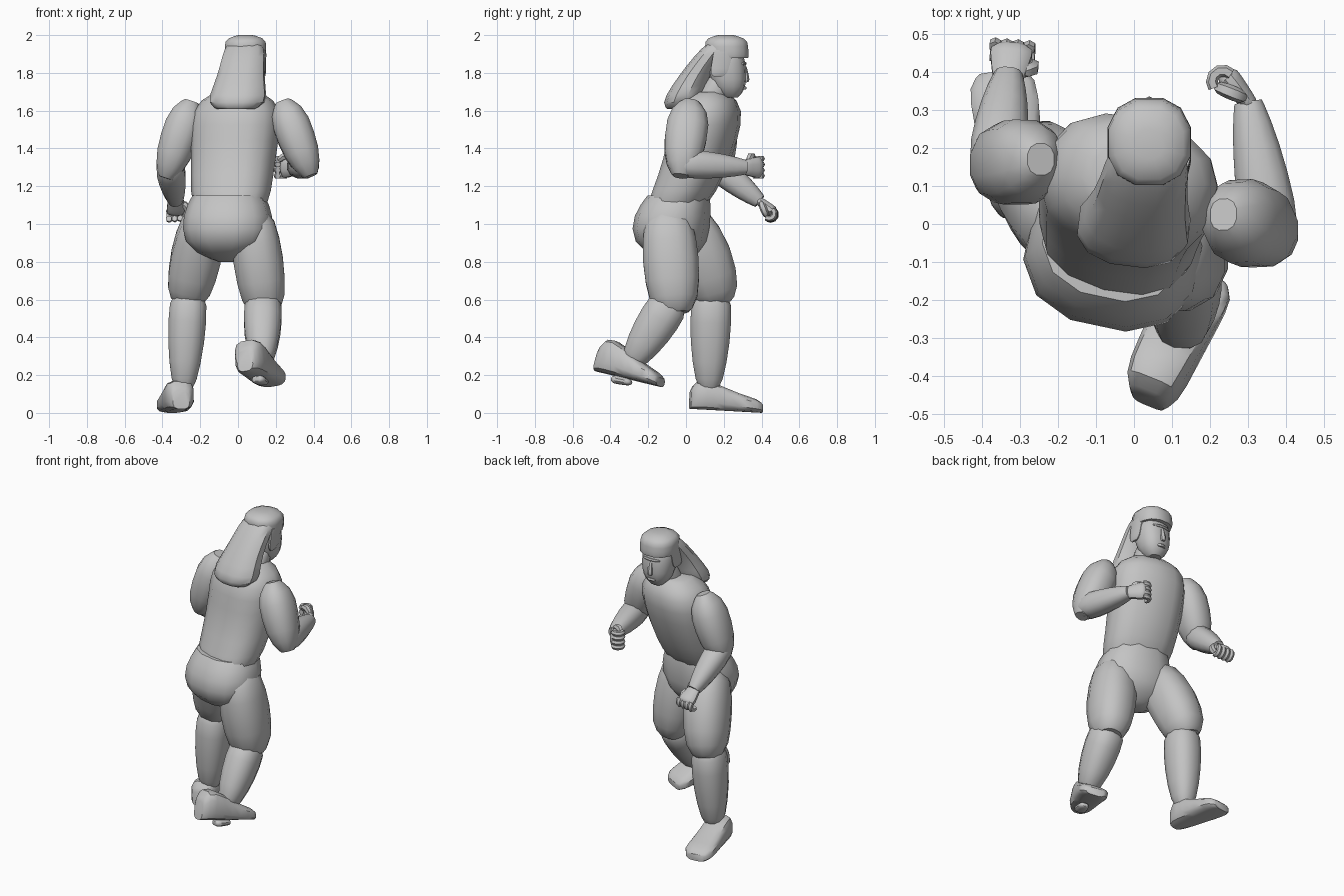
import bpy
import bmesh
from math import cos, sin, pi, radians, copysign
from mathutils import Vector

default_cube = bpy.data.objects.get("Cube")
if default_cube:
    bpy.data.objects.remove(default_cube, do_unlink=True)

# One plain grey for the whole figure
grey = bpy.data.materials.new("plain_grey")
grey.use_nodes = True
colour = (.55, .55, .55, 1)
grey.diffuse_color = colour
grey.node_tree.nodes["Principled BSDF"].inputs["Base Color"].default_value = colour

X, Y, Z = Vector((1, 0, 0)), Vector((0, 1, 0)), Vector((0, 0, 1))
NONE = Vector()


def heading(degrees):
    """Horizontal side vector turned about the vertical."""
    return Vector((cos(radians(degrees)), sin(radians(degrees)), 0))


def loft(name, rings, side, axis=None, sides=12, squareness=.85):
    """Skin a closed tube through rings of (centre, half_width, half_depth)."""
    bm = bmesh.new()
    centres = [ring[0] for ring in rings]
    loops = []
    for i, (centre, width, depth) in enumerate(rings):
        before = centres[max(i - 1, 0)]
        after = centres[min(i + 1, len(rings) - 1)]
        along = axis or (after - before).normalized()
        u = (side - along * side.dot(along)).normalized()
        v = along.cross(u)
        loop = []
        for k in range(sides):
            angle = 2 * pi * (k + .5) / sides
            c, s = cos(angle), sin(angle)
            c = copysign(abs(c) ** squareness, c)
            s = copysign(abs(s) ** squareness, s)
            loop.append(bm.verts.new(centre + u * c * width + v * s * depth))
        loops.append(loop)
    for low, high in zip(loops, loops[1:]):
        for k in range(sides):
            n = (k + 1) % sides
            bm.faces.new((low[k], low[n], high[n], high[k]))
    bm.faces.new(loops[0])
    bm.faces.new(loops[-1])
    bmesh.ops.recalc_face_normals(bm, faces=bm.faces)
    mesh = bpy.data.meshes.new(name)
    bm.to_mesh(mesh)
    bm.free()
    mesh.materials.append(grey)
    obj = bpy.data.objects.new(name, mesh)
    bpy.context.collection.objects.link(obj)
    bpy.ops.object.select_all(action="DESELECT")
    obj.select_set(True)
    bpy.context.view_layer.objects.active = obj
    bpy.ops.object.shade_smooth_by_angle(angle=radians(40))


def form(name, start, end, first, last, depth=1, swell=0, bow=NONE, side=X,
         axis=None, close_start=.5, close_end=.5, power=6, steps=8, sides=12):
    """Rounded body from start to end: widths blend, swell mid-way and close at the ends."""
    start, end = Vector(start), Vector(end)
    rings = []
    for i in range(steps + 1):
        t = (1 - cos(pi * i / steps)) / 2
        closing = close_start if i < steps / 2 else close_end
        width = first + (last - first) * t + swell * sin(pi * t)
        width *= 1 - closing * abs(2 * t - 1) ** power
        rings.append((start.lerp(end, t) + bow * sin(pi * t), width, width * depth))
    loft(name, rings, side, axis, sides)


def leg(name, hip, knee, ankle, bow):
    """Heavy thigh overlapping a narrower calf."""
    hip, knee, ankle = Vector(hip), Vector(knee), Vector(ankle)
    form(f"{name}_thigh", hip, knee, .105, .105, depth=1.12, swell=.03, bow=bow,
         close_end=.35, power=8)
    form(f"{name}_shin", knee.lerp(hip, .15), ankle, .1, .055, depth=1.08, swell=.02,
         power=8)


def foot(name, heel, toe, up, instep):
    """Flat sole from heel to toe, with the instep sloping down to a blunt toe."""
    heel, toe = Vector(heel), Vector(toe)
    along = (toe - heel).normalized()
    up = (up - along * up.dot(along)).normalized()
    rings = []
    steps = 10
    for i in range(steps + 1):
        t = (1 - cos(pi * i / steps)) / 2
        closing = 1 - .4 * abs(2 * t - 1) ** 8
        height = (.075 + instep * cos(t * pi / 2) ** 2) * closing
        width = (.075 + .02 * t) * closing
        rings.append((heel.lerp(toe, t) + up * height / 2, width, height / 2))
    loft(name, rings, along.cross(up), along, squareness=.6)


def arm(name, shoulder, elbow, wrist):
    """Thick upper arm and tapering forearm that overlap at the elbow."""
    shoulder, elbow, wrist = Vector(shoulder), Vector(elbow), Vector(wrist)
    form(f"{name}_upper_arm", shoulder, shoulder.lerp(elbow, 1.2), .095, .075,
         depth=1.12, swell=.016, close_start=.6, power=4)
    form(f"{name}_forearm", wrist.lerp(elbow, 1.15), wrist, .078, .042,
         swell=.012, close_end=.1)


def hand(name, wrist, along, thumb_side, curl_sign):
    """Half-closed fist: palm, four curled fingers and a thumb."""
    wrist, along = Vector(wrist), Vector(along).normalized()
    across = (thumb_side - along * thumb_side.dot(along)).normalized()
    curl = across.cross(along) * curl_sign
    form(f"{name}_palm", wrist - along * .01, wrist + along * .1, .042, .062,
         depth=.55, side=across, close_start=.1)
    for i in range(4):
        knuckle = wrist + along * .085 + across * (.045 - .03 * i) - curl * .01
        rings = []
        for step in range(6):
            angle = pi * step / 5
            reach = along * sin(angle) + curl * (1 - cos(angle))
            rings.append((knuckle + reach * .028, .016, .016))
        loft(f"{name}_finger_{i + 1}", rings, across, sides=6)
    base = wrist + along * .015 + across * .035
    form(f"{name}_thumb", base, base + along * .07 + curl * .04, .02, .018,
         bow=across * .025, side=across, steps=5, sides=6)


# Pelvis, forward-leaning torso and neck
form("pelvis", (-.06, -.06, .8), (-.05, -.04, 1.15), .17, .2, depth=.84, swell=.05,
     bow=Y * -.03, side=heading(-12), axis=Z, close_start=.75, close_end=.05, power=4)
form("torso", (-.05, -.1, 1), (0, .12, 1.7), .2, .25, depth=.76, bow=Y * .05,
     side=heading(-15), axis=Z, close_end=.55, steps=12, sides=14)
form("neck", (.02, .1, 1.6), (.04, .2, 1.8), .09, .07, axis=Z)

# Head and face
form("head", (.04, .235, 1.67), (.04, .2, 1.95), .08, .1, swell=.01,
     axis=Z, close_start=.5, power=4, steps=10, sides=14)
form("nose", (.04, .308, 1.84), (.04, .318, 1.75), .012, .022, sides=6)
for feature, height, front, reach in (("brow", 1.85, .3, .06), ("mouth", 1.72, .3, .03)):
    middle = Vector((.04, front, height))
    form(feature, middle - X * reach, middle + X * reach, .01, .01,
         bow=Y * .012, side=Z, axis=X, sides=6)

# Hair: cap, sideburns and a long mane flaring down the back
form("hair_cap", (.04, .22, 1.88), (.04, .21, 2), .114, .11, depth=1.04,
     axis=Z, close_start=.05, close_end=.65, power=4)
for label, sign in (("near", 1), ("far", -1)):
    top = Vector((.04 + sign * .097, .2, 1.92))
    form(f"{label}_sideburn", top, top - Z * .14 - Y * .03, .014, .012,
         depth=4, axis=Z, close_start=.1, sides=8)
form("long_hair", (-.01, -.03, 1.61), (.04, .18, 1.96), .175, .11, depth=.66,
     swell=-.015, bow=Y * -.025, side=heading(-7), axis=Z, close_start=.4,
     close_end=.2, steps=10)

# Striding legs
leg("planted", (-.17, -.03, 1.07), (-.275, .165, .58), (-.29, .12, .1), Y * .025)
foot("planted_foot", (-.3, .02, .02), (-.35, .4, 0), Z, .09)
leg("trailing", (.07, -.1, 1.08), (.145, -.06, .53), (.125, -.3, .25), NONE)
foot("trailing_foot", (.04, -.48, .22), (.19, -.14, .14), Z * 6 - X, .12)
form("trailing_sole_bump", (.1, -.39, .18), (.14, -.29, .16), .04, .03, depth=.6)

# One arm bent high, the other reaching low
arm("high", (.235, .025, 1.65), (.36, -.02, 1.32), (.3, .32, 1.3))
hand("high_hand", (.3, .32, 1.3), (-.6, .75, 0), Z, 1)
arm("low", (-.245, .17, 1.65), (-.36, .155, 1.31), (-.33, .39, 1.12))
hand("low_hand", (-.33, .39, 1.12), (.1, .75, -.6), X, -1)
